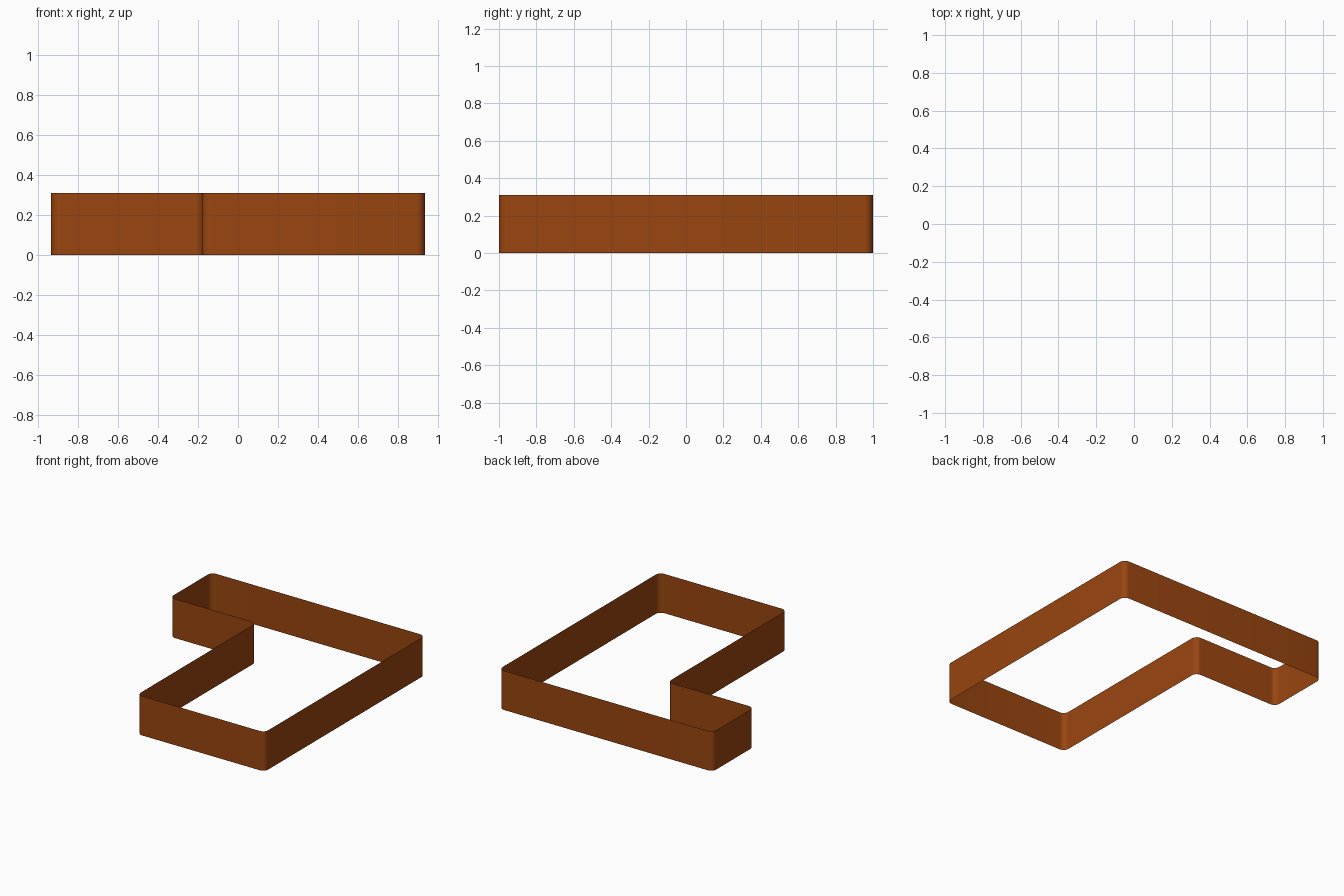
import bpy, bmesh
from mathutils import Vector

if "Cube" in bpy.data.objects:
    bpy.data.objects.remove(bpy.data.objects["Cube"])

HEIGHT = 0.31
RADIUS = 0.045
STEPS = 8

# L-shaped footprint, counter-clockwise
corners = [Vector(p) for p in [(-0.933, 1), (-0.933, 0.485), (-0.18, 0.485),
                               (-0.18, -1), (0.933, -1), (0.933, 1)]]


def rounded(points, r, steps):
    """Replace every right-angle corner with a quarter arc."""
    out = []
    for i, p in enumerate(points):
        a = (points[i - 1] - p).normalized()
        b = (points[(i + 1) % len(points)] - p).normalized()
        centre = p + (a + b) * r
        start, end = -b, -a
        for k in range(steps + 1):
            out.append(centre + start.slerp(end, k / steps) * r)
    return out


# thin open wall standing on the footprint, no floor or lid
bm = bmesh.new()
outline = rounded(corners, RADIUS, STEPS)
low = [bm.verts.new((p.x, p.y, 0)) for p in outline]
high = [bm.verts.new((p.x, p.y, HEIGHT)) for p in outline]
for i in range(len(low)):
    j = (i + 1) % len(low)
    bm.faces.new((low[i], low[j], high[j], high[i]))

mesh = bpy.data.meshes.new("border_wall")
bm.to_mesh(mesh)
bm.free()
wall = bpy.data.objects.new("border_wall", mesh)
bpy.context.collection.objects.link(wall)

# rust brown colour
rust = bpy.data.materials.new("rust_brown")
rust.diffuse_color = (0.32, 0.06, 0.005, 1)
rust.use_nodes = True
rust.node_tree.nodes["Principled BSDF"].inputs["Base Color"].default_value = rust.diffuse_color
mesh.materials.append(rust)

# smooth corners
bpy.context.view_layer.objects.active = wall
wall.select_set(True)
bpy.ops.object.shade_smooth_by_angle()
